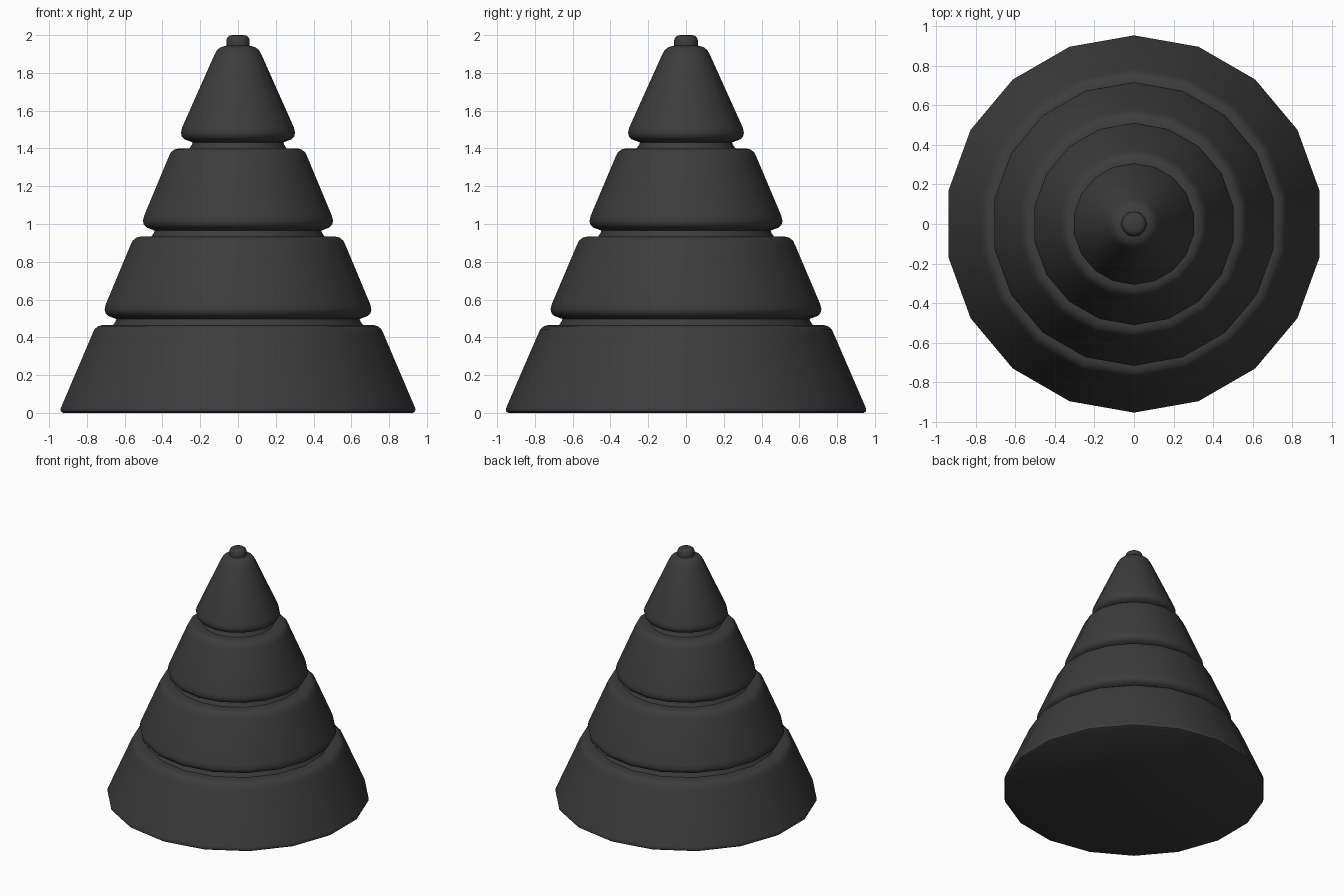
import bpy
import bmesh
from math import cos, sin, pi, radians

SIDES = 18

cube = bpy.data.objects.get("Cube")
if cube:
    bpy.data.objects.remove(cube, do_unlink=True)

# Single charcoal colour
charcoal = bpy.data.materials.new("charcoal")
charcoal.use_nodes = True
charcoal.diffuse_color = (0.045, 0.045, 0.045, 1)
charcoal.node_tree.nodes["Principled BSDF"].inputs["Base Color"].default_value = charcoal.diffuse_color


def lathe(name, profile, cap_bottom=False, cap_top=False):
    """Spin an (r, z) profile around the z axis with a corner towards +y."""
    bm = bmesh.new()
    rings = []
    for r, z in profile:
        angles = [pi / 2 + 2 * pi * i / SIDES for i in range(SIDES)]
        rings.append([bm.verts.new((r * cos(a), r * sin(a), z)) for a in angles])
    for low, high in zip(rings, rings[1:]):
        for i in range(SIDES):
            j = (i + 1) % SIDES
            bm.faces.new((low[i], low[j], high[j], high[i]))
    if cap_bottom:
        bm.faces.new(rings[0][::-1])
    if cap_top:
        bm.faces.new(rings[-1])
    mesh = bpy.data.meshes.new(name)
    bm.to_mesh(mesh)
    bm.free()
    mesh.materials.append(charcoal)
    obj = bpy.data.objects.new(name, mesh)
    bpy.context.collection.objects.link(obj)
    bpy.ops.object.select_all(action="DESELECT")
    obj.select_set(True)
    bpy.context.view_layer.objects.active = obj
    bpy.ops.object.shade_smooth_by_angle(angle=radians(42))
    return obj


def shoulder(r, z, inner):
    """Rounded upper rim ending in a flat ledge that reaches the next neck."""
    return [(r + 0.02, z - 0.05), (r + 0.007, z - 0.022), (r - 0.012, z - 0.006),
            (r - 0.035, z), (inner, z)]


def skirt(r, z):
    """Flared neck, undercut and rounded lower rim of an upper tier."""
    return [(r - 0.045, z), (r - 0.058, z + 0.018), (r - 0.063, z + 0.032),
            (r - 0.05, z + 0.037), (r - 0.02, z + 0.048), (r - 0.005, z + 0.063),
            (r, z + 0.083), (r - 0.007, z + 0.112)]


# Ledge heights and widest radius of each upper tier
z1, z2, z3 = 0.465, 0.933, 1.4
r2, r3, r4 = 0.717, 0.511, 0.307

# Stacked tiers
lathe("base_tier",
      [(0.94, 0), (0.952, 0.008), (0.954, 0.02), (0.948, 0.036)]
      + shoulder(0.764, z1, r2 - 0.045), cap_bottom=True)
lathe("lower_middle_tier", skirt(r2, z1) + shoulder(0.56, z2, r3 - 0.045))
lathe("upper_middle_tier", skirt(r3, z2) + shoulder(0.355, z3, r4 - 0.045))
lathe("top_tier", skirt(r4, z3)
      + [(0.127, 1.895), (0.113, 1.92), (0.095, 1.935), (0.07, 1.943), (0.063, 1.944)])

# Small rounded knob at the tip
lathe("tip_knob",
      [(0.063, 1.942), (0.063, 1.972), (0.057, 1.988), (0.045, 1.997), (0.03, 2.0)],
      cap_top=True)
